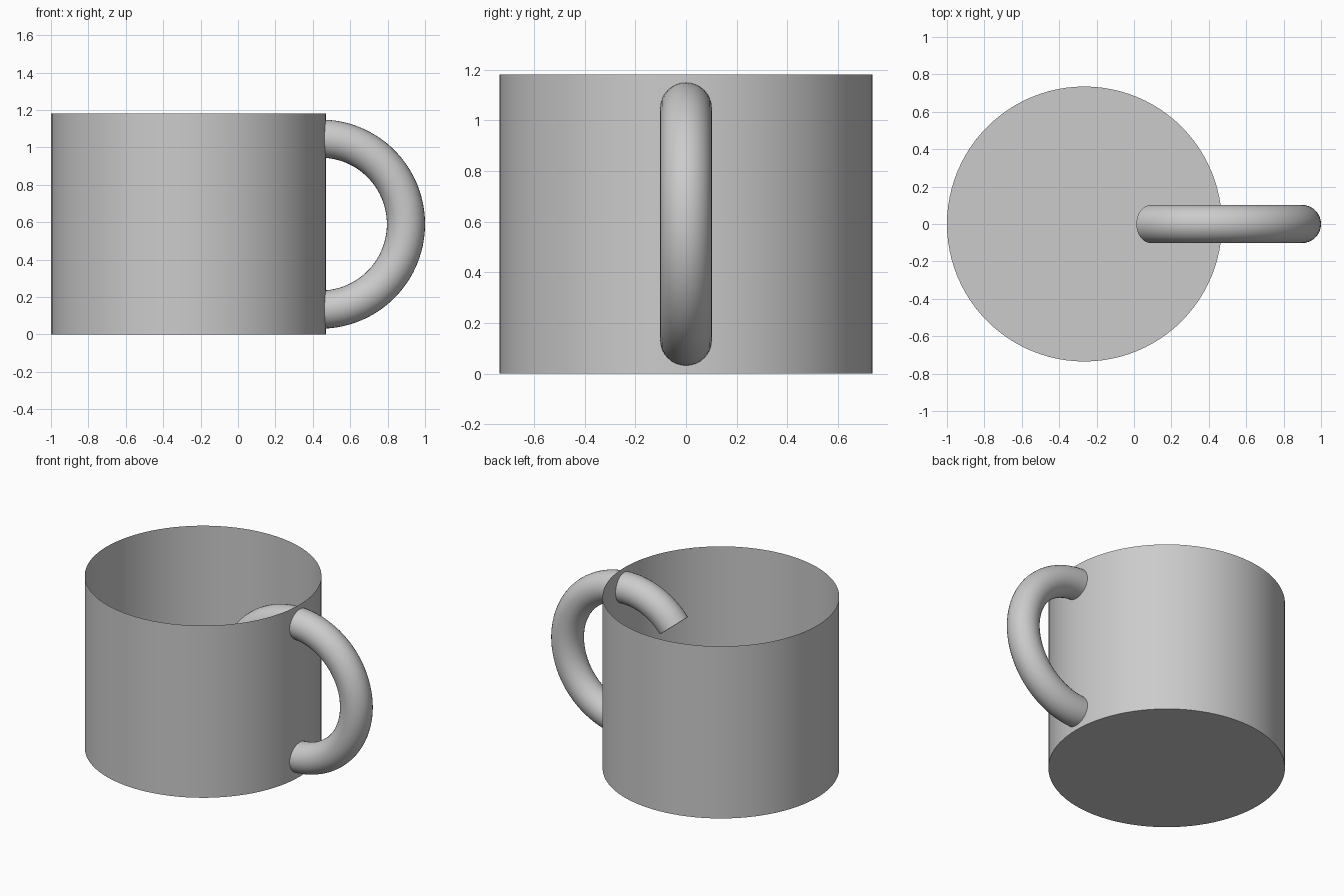
import bpy, bmesh
from math import radians
from mathutils import Matrix, Vector

if "Cube" in bpy.data.objects:
    bpy.data.objects.remove(bpy.data.objects["Cube"])


def finish(name, bm):
    bmesh.ops.recalc_face_normals(bm, faces=bm.faces)
    mesh = bpy.data.meshes.new(name)
    bm.to_mesh(mesh)
    bm.free()
    ob = bpy.data.objects.new(name, mesh)
    bpy.context.collection.objects.link(ob)
    bpy.ops.object.select_all(action='DESELECT')
    ob.select_set(True)
    bpy.context.view_layer.objects.active = ob
    bpy.ops.object.shade_smooth_by_angle(angle=radians(30))
    return ob


# Cup body: thin-walled cylinder with a closed base and open top
RADIUS, HEIGHT = 0.735, 1.18
bm = bmesh.new()
bmesh.ops.create_cone(bm, cap_ends=True, segments=96, radius1=RADIUS, radius2=RADIUS,
                      depth=HEIGHT, matrix=Matrix.Translation((-0.265, 0, HEIGHT / 2)))
top = [f for f in bm.faces if f.normal.z > 0.9]
bmesh.ops.delete(bm, geom=top, context='FACES_ONLY')
finish("cup_body", bm)

# Handle: circle swept round a 280 degree arc, its open ends reaching inside the cup
CENTRE = Vector((0.441, 0, 0.59))
MAJOR, MINOR, HALF_ARC = 0.457, 0.102, radians(140)
bm = bmesh.new()
place = (Matrix.Translation(CENTRE) @ Matrix.Rotation(-HALF_ARC, 4, 'Y')
         @ Matrix.Translation((MAJOR, 0, 0)))
bmesh.ops.create_circle(bm, segments=32, radius=MINOR, matrix=place @ Matrix.Identity(4))
bmesh.ops.spin(bm, geom=bm.edges[:], cent=CENTRE, axis=(0, 1, 0),
               angle=2 * HALF_ARC, steps=72)
finish("handle", bm)
